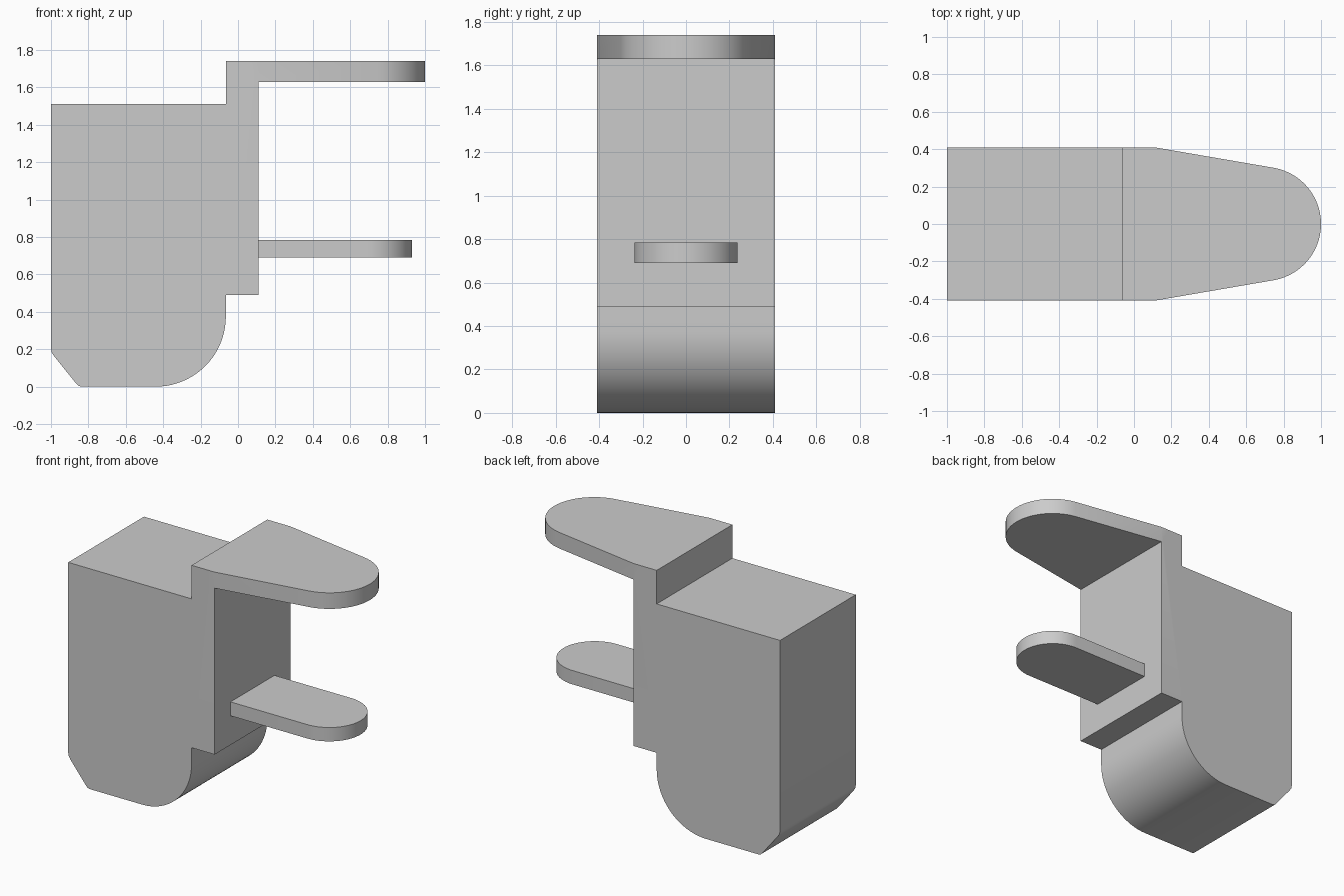
import bpy, bmesh
from math import sin, cos, radians
from mathutils import Vector

if "Cube" in bpy.data.objects:
    bpy.data.objects.remove(bpy.data.objects["Cube"])


def arc(cx, cy, r, a0, a1, n):
    return [(cx + r * cos(radians(a0 + (a1 - a0) * i / n)),
             cy + r * sin(radians(a0 + (a1 - a0) * i / n))) for i in range(n + 1)]


def prism(name, points, depth):
    bm = bmesh.new()
    face = bm.faces.new([bm.verts.new(p) for p in points])
    side = bmesh.ops.extrude_face_region(bm, geom=[face])
    verts = [v for v in side["geom"] if isinstance(v, bmesh.types.BMVert)]
    bmesh.ops.translate(bm, verts=verts, vec=Vector(depth))
    bmesh.ops.recalc_face_normals(bm, faces=bm.faces)
    mesh = bpy.data.meshes.new(name)
    bm.to_mesh(mesh)
    bm.free()
    obj = bpy.data.objects.new(name, mesh)
    bpy.context.collection.objects.link(obj)
    return obj


# Body block with rounded and chamfered base, plus the raised front plate
W = 0.41
side = [(-1, 1.51), (-0.065, 1.51), (-0.065, 1.74), (0.11, 1.74), (0.11, 0.49), (-0.065, 0.49)]
side += arc(-0.44, 0.375, 0.375, 0, -90, 20)
side += [(-0.84, 0), (-0.855, 0.006), (-0.865, 0.016), (-0.985, 0.165), (-0.996, 0.183), (-1, 0.205)]
body = prism("clip_body", [(x, -W, z) for x, z in side], (0, 2 * W, 0))

# Upper tongue, tapering to a round tip
outline = [(0.05, -W), (0.11, -W)] + arc(0.695, 0, 0.305, -80, 80, 28) + [(0.11, W), (0.05, W)]
upper = prism("upper_tongue", [(x, y, 1.63) for x, y in outline], (0, 0, 0.11))

# Lower tongue, narrow with a round tip
outline = [(0.05, -0.238)] + arc(0.692, 0, 0.238, -90, 90, 28) + [(0.05, 0.238)]
lower = prism("lower_tongue", [(x, y, 0.69) for x, y in outline], (0, 0, 0.095))

# Fuse the tongues into the body
bpy.context.view_layer.objects.active = body
for part in (upper, lower):
    mod = body.modifiers.new("fuse", 'BOOLEAN')
    mod.operation = 'UNION'
    mod.solver = 'EXACT'
    mod.object = part
    bpy.ops.object.modifier_apply(modifier=mod.name)
    bpy.data.objects.remove(part)

# Smooth the curves, keep the corners crisp
bpy.ops.object.select_all(action='DESELECT')
body.select_set(True)
bpy.ops.object.shade_smooth_by_angle(angle=radians(30))
